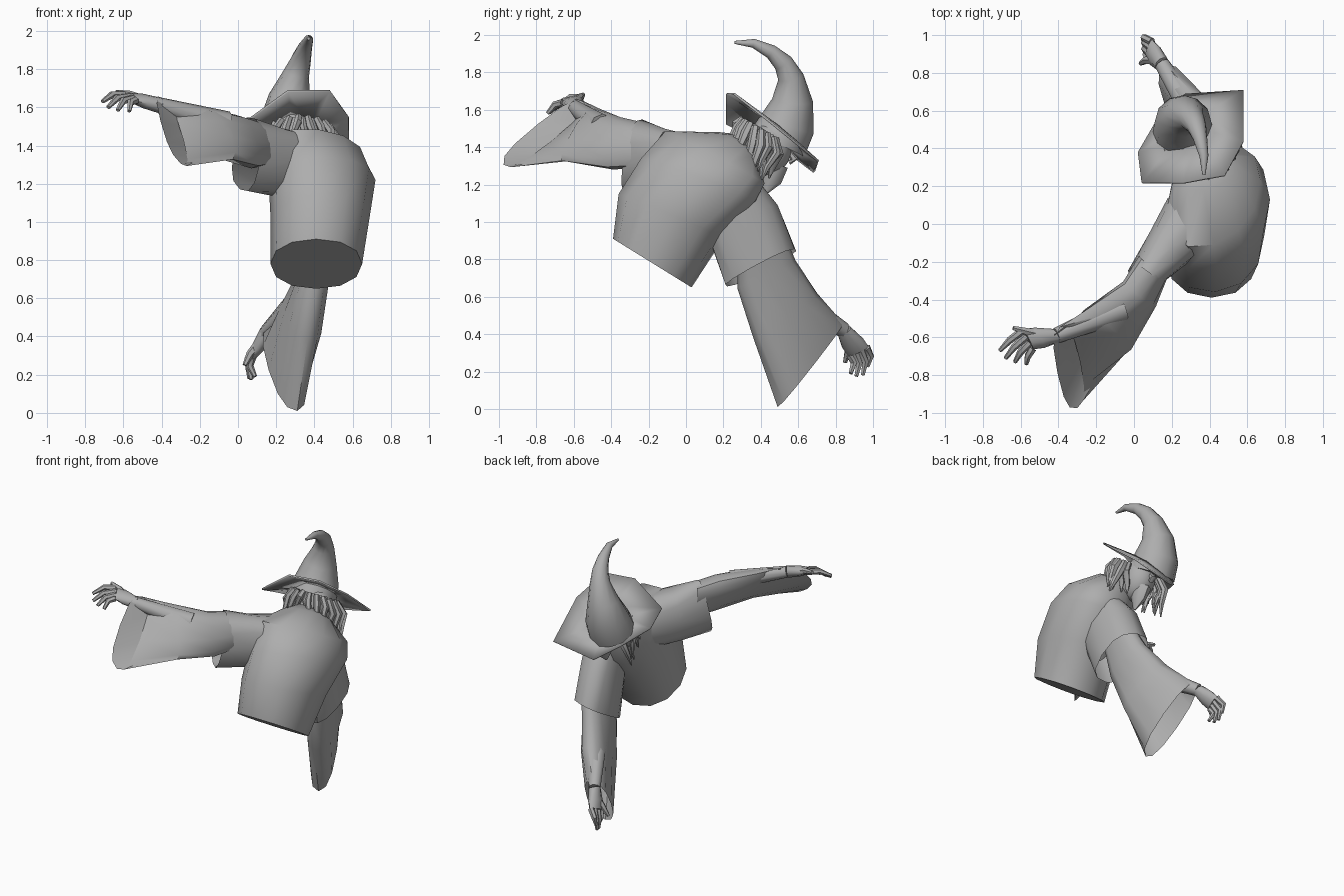
import bpy, bmesh, math, random
from mathutils import Vector as V

random.seed(4)
cube = bpy.data.objects.get("Cube")
if cube:
    bpy.data.objects.remove(cube, do_unlink=True)

grey = bpy.data.materials.new("plain grey")
grey.use_nodes = True
colour = (0.42, 0.42, 0.42, 1)
grey.diffuse_color = colour
grey.node_tree.nodes["Principled BSDF"].inputs["Base Color"].default_value = colour
parts = []


def skin(name, rings, caps=False):
    """Bridge rings of points into one surface."""
    bm = bmesh.new()
    loops = [[bm.verts.new(p) for p in ring] for ring in rings]
    n = len(loops[0])
    for a, b in zip(loops, loops[1:]):
        for i in range(n):
            j = (i + 1) % n
            bm.faces.new((a[i], a[j], b[j], b[i]))
    if caps:
        bm.faces.new(loops[0])
        bm.faces.new(loops[-1])
    bmesh.ops.recalc_face_normals(bm, faces=bm.faces[:])
    mesh = bpy.data.meshes.new(name)
    bm.to_mesh(mesh)
    bm.free()
    mesh.materials.append(grey)
    obj = bpy.data.objects.new(name, mesh)
    bpy.context.collection.objects.link(obj)
    parts.append(obj)
    return obj


def oval(centre, u, v, n=12, power=1.0):
    """Ring of points; a power under one makes it boxier."""
    c, u, v = V(centre), V(u), V(v)

    def bow(w):
        return math.copysign(abs(w) ** power, w) if abs(w) > 1e-6 else 0.0
    turns = [math.tau * i / n for i in range(n)]
    return [c + u * bow(math.cos(t)) + v * bow(math.sin(t)) for t in turns]


def cloth(name, *sections, power=.8, caps=False):
    return skin(name, [oval(*s, power=power) for s in sections], caps)


def tube(name, path, radii, n=8, flat=1.0):
    """Tapered round tube along a path."""
    path = [V(p) for p in path]
    span = path[-1] - path[0]
    axis = min(range(3), key=lambda k: abs(span[k]))
    ref = V([float(k == axis) for k in range(3)])
    rings = []
    for i, p in enumerate(path):
        t = (path[min(i + 1, len(path) - 1)] - path[max(i - 1, 0)]).normalized()
        u = t.cross(ref).normalized()
        rings.append(oval(p, u * radii[i], t.cross(u) * radii[i] * flat, n))
    return skin(name, rings, True)


def hand(side, elbow, wrist, knuckles, spread, lift, tips, thumb):
    """Forearm, palm, four bent fingers and a thumb."""
    wrist, knuckles, spread, lift = V(wrist), V(knuckles), V(spread), V(lift)
    tube(side + "_forearm", [elbow, wrist], [.07, .042])
    palm = wrist.lerp(knuckles, .6)
    width = spread.normalized() * .062
    thick = (knuckles - wrist).cross(spread).normalized() * .036
    skin(side + "_palm", [oval(wrist, width * .65, thick * 1.15, 10),
                          oval(palm, width, thick, 10),
                          oval(knuckles, width, thick * .65, 10)], True)
    for i, tip in enumerate(tips):
        root = knuckles + spread * (i / 3 - .5)
        bend = root.lerp(V(tip), .5) + lift
        tube(f"{side}_finger_{i + 1}", [root, bend, tip], [.021, .019, .011], 6)
    start = wrist.lerp(knuckles, .3)
    tube(side + "_thumb", [start, start.lerp(V(thumb), .6) + lift * .5, thumb],
         [.028, .021, .012], 6)


# Robe, leaning forward toward +y
cloth("robe_body",
      ((.41, -.18, .78), (.24, 0, 0), (0, .21, -.13)),
      ((.43, -.08, 1.03), (.26, .02, 0), (0, .28, -.12)),
      ((.44, .07, 1.22), (.28, .06, 0), (0, .31, -.12)),
      ((.42, .15, 1.345), (.25, .08, -.03), (0, .26, -.14)),
      ((.37, .28, 1.40), (.16, .03, 0), (0, .10, -.08)),
      ((.35, .34, 1.41), (.09, 0, 0), (0, .07, -.06)), power=.92, caps=True)

# Short wide cape sleeves over the shoulders
cloth("lowered_cape_sleeve",
      ((.48, .22, 1.20), (.12, 0, 0), (0, .15, .04)),
      ((.46, .30, 1.02), (.13, -.03, 0), (0, .19, .07)),
      ((.44, .40, .755), (.13, -.05, 0), (.02, .18, .10)))
cloth("raised_cape_sleeve",
      ((.32, .04, 1.29), (.14, -.10, 0), (0, 0, .17)),
      ((.18, -.13, 1.32), (.10, -.08, 0), (.02, .01, .18)),
      ((.05, -.285, 1.355), (.065, -.055, -.045), (.04, .02, .185)), power=.75)

# Long sleeves flaring into drooping cuffs
cloth("lowered_long_sleeve",
      ((.46, .40, .90), (.08, 0, 0), (0, .12, .05)),
      ((.40, .43, .72), (.085, 0, 0), (0, .155, .075)),
      ((.335, .53, .50), (.095, .02, -.02), (-.03, .17, .12)),
      ((.24, .665, .235), (.08, .025, .01), (-.07, .175, .225)), power=.85)
cloth("raised_long_sleeve",
      ((.10, -.23, 1.41), (.07, -.06, 0), (-.02, .01, .12)),
      ((.03, -.37, 1.42), (.07, -.06, 0), (-.04, .02, .14)),
      ((-.14, -.56, 1.465), (.10, -.07, -.02), (-.06, .07, .14)),
      ((-.345, -.76, 1.475), (.06, .03, -.05), (-.045, .215, .17)), power=.75)

# Hands
hand("lowered", (.33, .56, .60), (.15, .845, .42), (.085, .92, .31),
     (.02, .09, .04), (-.02, .02, .005),
     [(.09, .88, .19), (.07, .91, .175), (.06, .945, .18), (.05, .97, .225)],
     (.035, .85, .25))
hand("raised", (-.06, -.45, 1.51), (-.41, -.59, 1.61), (-.56, -.61, 1.65),
     (.05, -.10, -.03), (-.01, 0, .02),
     [(-.71, -.67, 1.63), (-.68, -.71, 1.60), (-.63, -.73, 1.585), (-.57, -.74, 1.58)],
     (-.64, -.55, 1.68))

# Floppy angular hat brim
rim = [V(p) for p in ((.04, .22, 1.53), (.26, .22, 1.69), (.48, .26, 1.69),
                      (.58, .44, 1.55), (.58, .71, 1.33), (.27, .69, 1.27),
                      (.13, .57, 1.36), (.02, .38, 1.45))]
heart = V((.28, .51, 1.45))
collar = [heart + (p - heart).normalized() * .13 + V((0, .01, .03)) for p in rim]
brim = skin("hat_brim", [rim, collar])
edge = brim.modifiers.new("felt thickness", "SOLIDIFY")
edge.thickness = .012

# Curling pointed crown
tube("hat_crown",
     [(.26, .49, 1.42), (.26, .54, 1.52), (.27, .57, 1.65), (.305, .56, 1.775),
      (.33, .52, 1.85), (.35, .455, 1.91), (.37, .36, 1.955), (.37, .26, 1.96)],
     [.16, .15, .11, .069, .053, .038, .024, .008], 12)

# Head, neck, nose and beard
bpy.ops.mesh.primitive_uv_sphere_add(segments=16, ring_count=10, radius=.13,
                                     location=(.33, .43, 1.38), rotation=(-.5, 0, 0))
head = bpy.context.object
head.name = "head"
head.scale = (.85, 1, 1.15)
head.data.materials.append(grey)
parts.append(head)
tube("neck", [(.36, .28, 1.30), (.33, .42, 1.36)], [.09, .08], 10)
tube("nose", [(.32, .54, 1.39), (.32, .58, 1.335), (.32, .55, 1.32)],
     [.012, .022, .016], 6)
tube("beard", [(.33, .46, 1.30), (.34, .45, 1.22), (.35, .42, 1.15)],
     [.085, .06, .01], 8, .7)

# Shaggy locks hanging round the back and sides of the head
for layer in range(2):
    count = 15
    for i in range(count):
        a = math.radians(-35 + 250 * (i + .5 * layer) / (count - .5))
        out = V((1.15 * math.cos(a), -.8 * math.sin(a), .5 * math.sin(a)))
        root = V((.33, .42, 1.48)) + out * (.12 + .02 * layer)
        drop = random.uniform(.12, .22) + .07 * abs(math.cos(a))
        sway = V((random.uniform(-.04, .04), random.uniform(-.04, .01), 0))
        tube(f"hair_lock_{layer}_{i}",
             [root, root + out * .045 + V((0, 0, -.35 * drop)),
              root + out * .035 + sway + V((0, -.01, -.7 * drop)),
              root + out * .04 + sway * 1.5 + V((0, -.02, -drop))],
             [.022, .027, .02, .005], 6, .8)

# Smooth shading with crisp edges
bpy.ops.object.select_all(action="DESELECT")
for obj in parts:
    obj.select_set(True)
bpy.context.view_layer.objects.active = parts[0]
bpy.ops.object.shade_smooth_by_angle(angle=math.radians(50))
